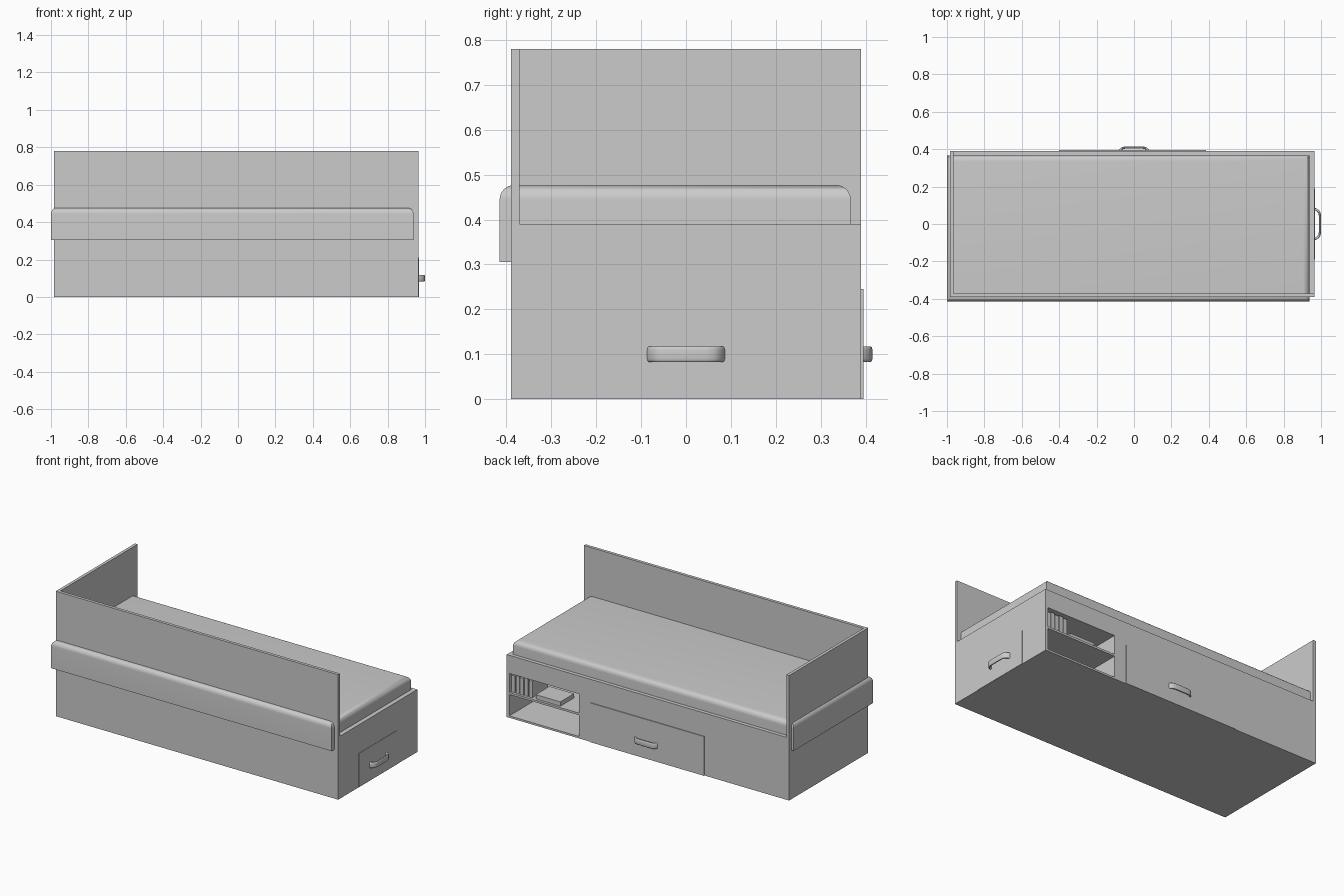
import bpy, bmesh

if "Cube" in bpy.data.objects:
    bpy.data.objects.remove(bpy.data.objects["Cube"])

grey = bpy.data.materials.new("plain grey")
grey.diffuse_color = (0.6, 0.6, 0.6, 1)
grey.use_nodes = True
grey.node_tree.nodes["Principled BSDF"].inputs["Base Color"].default_value = grey.diffuse_color


def add_object(name, bm):
    bmesh.ops.recalc_face_normals(bm, faces=bm.faces[:])
    me = bpy.data.meshes.new(name)
    bm.to_mesh(me)
    bm.free()
    me.materials.append(grey)
    ob = bpy.data.objects.new(name, me)
    bpy.context.collection.objects.link(ob)
    return ob


def smooth(ob):
    bpy.ops.object.select_all(action='DESELECT')
    ob.select_set(True)
    bpy.context.view_layer.objects.active = ob
    bpy.ops.object.shade_smooth_by_angle(angle=0.7)


def box(name, x, y, z, top_round=0):
    bm = bmesh.new()
    bmesh.ops.create_cube(bm, size=1)
    for v in bm.verts:
        v.co = [r[0] if c < 0 else r[1] for c, r in zip(v.co, (x, y, z))]
    if top_round:
        edges = [e for e in bm.edges if all(v.co.z > z[1] - 1e-4 for v in e.verts)]
        bmesh.ops.bevel(bm, geom=edges, offset=top_round, segments=8,
                        profile=0.5, affect='EDGES')
    ob = add_object(name, bm)
    if top_round:
        smooth(ob)
    return ob


# Base chest with two open shelf compartments in the back
base = box("bed_base", (-0.985, 0.965), (-0.39, 0.39), (0, 0.39))
for i, z in enumerate([(0.012, 0.145), (0.158, 0.277)]):
    cutter = box("shelf_cutter", (0.467, 0.947), (0.09, 0.5), z)
    cutter.hide_render = True
    mod = base.modifiers.new("shelf_%d" % i, 'BOOLEAN')
    mod.operation = 'DIFFERENCE'
    mod.solver = 'EXACT'
    mod.object = cutter
    bpy.context.view_layer.objects.active = base
    bpy.ops.object.modifier_apply(modifier=mod.name)
    bpy.data.objects.remove(cutter)

# Tall front and left panels
box("front_panel", (-0.985, 0.965), (-0.39, -0.371), (0.39, 0.78))
box("left_panel", (-0.985, -0.966), (-0.371, 0.39), (0.39, 0.78))

# Mattress, which also shows outside the two panels
box("mattress", (-1.0, 0.938), (-0.415, 0.367), (0.305, 0.477), 0.033)

# Drawer fronts
box("back_drawer_front", (-0.4, 0.385), (0.385, 0.395), (0, 0.245))
box("side_drawer_front", (0.96, 0.967), (-0.19, 0.19), (0.001, 0.212))

# Standing books and one lying book on the upper shelf
for i in range(5):
    x = 0.943 - i * 0.03
    box("standing_book_%d" % (i + 1), (x - 0.025, x), (0.22, 0.375),
        (0.158, 0.262 + 0.006 * (i % 2)))
box("lying_book", (0.605, 0.775), (0.24, 0.375), (0.158, 0.185))


# Bent strap handles: half outline mirrored, extruded, rounded
def handle(name, place):
    outer = [(0.087, 0), (0.083, 0.012), (0.073, 0.025), (0.062, 0.032), (0.045, 0.035)]
    inner = [(0.043, 0.023), (0.057, 0.021), (0.065, 0.015), (0.071, 0.007), (0.074, 0)]
    half = [outer, inner]
    sections = []
    for o, n in zip(outer, reversed(inner)):
        sections.append((o, n))
    sections += [((-o[0], o[1]), (-n[0], n[1])) for o, n in reversed(sections)]
    bm = bmesh.new()
    rings = []
    for o, n in sections:
        mid = ((o[0] + n[0]) / 2, (o[1] + n[1]) / 2)
        ring = []
        # rounded rectangle: s runs inner to outer, h is height
        for s, h in [(1, .6), (.8, .88), (.4, 1), (-.4, 1), (-.8, .88), (-1, .6),
                     (-1, -.6), (-.8, -.88), (-.4, -1), (.4, -1), (.8, -.88), (1, -.6)]:
            u = mid[0] + s * (o[0] - n[0]) / 2
            d = mid[1] + s * (o[1] - n[1]) / 2
            ring.append(bm.verts.new(place(u, d, 0.1 + 0.0175 * h)))
        rings.append(ring)
    for a, b in zip(rings, rings[1:]):
        for i in range(12):
            j = (i + 1) % 12
            bm.faces.new((a[i], a[j], b[j], b[i]))
    bm.faces.new(rings[0])
    bm.faces.new(rings[-1])
    smooth(add_object(name, bm))


handle("back_handle", lambda u, d, z: (u, 0.38 + d, z))
handle("side_handle", lambda u, d, z: (0.965 + d, u, z))
